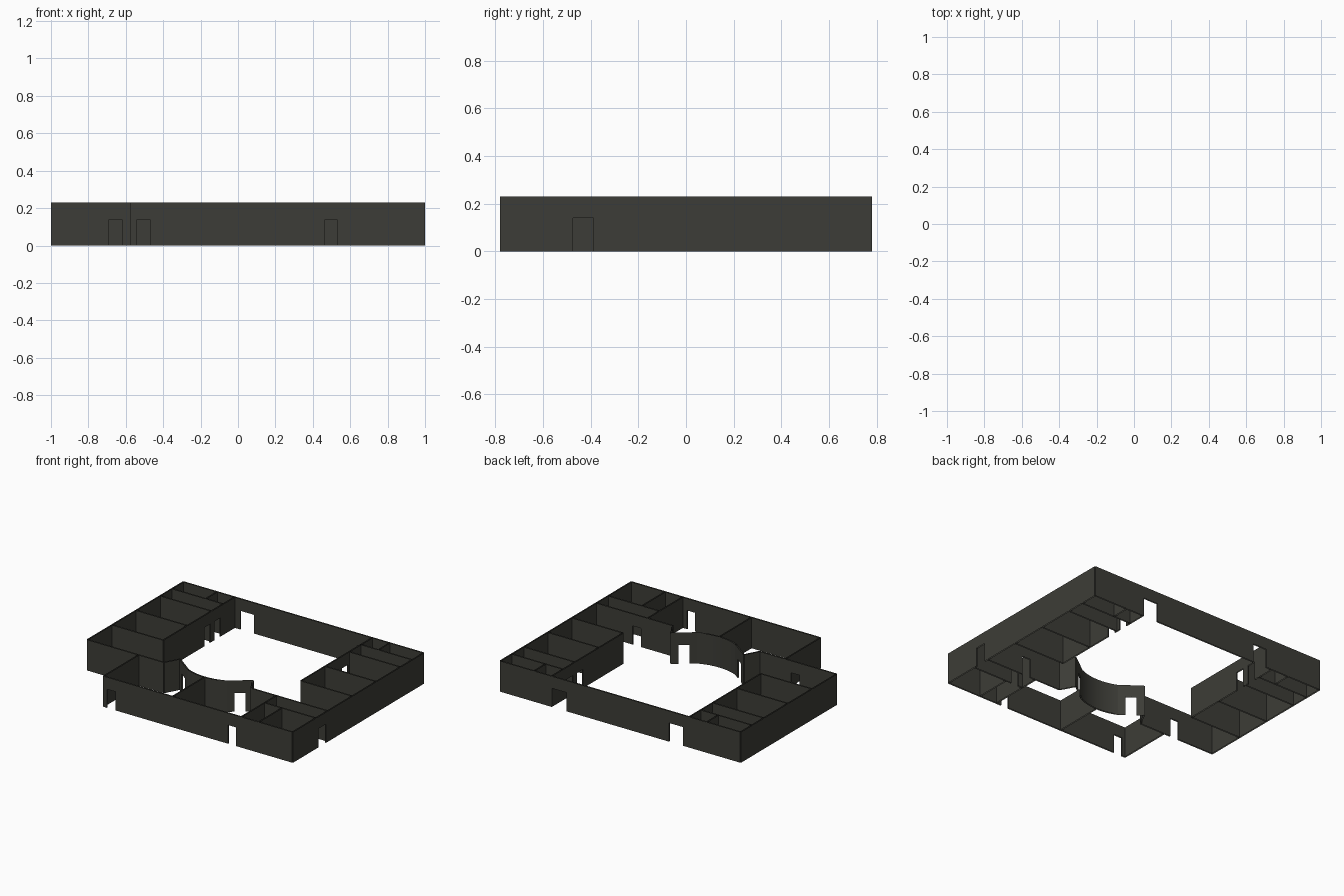
import bpy, bmesh, math
from mathutils import Vector

if "Cube" in bpy.data.objects:
    bpy.data.objects.remove(bpy.data.objects["Cube"])

H, DOOR, T = 0.23, 0.14, 0.01   # wall height, door height, wall thickness

mat = bpy.data.materials.new("dark olive grey")
mat.diffuse_color = (0.046, 0.046, 0.038, 1)
mat.use_nodes = True
mat.node_tree.nodes["Principled BSDF"].inputs["Base Color"].default_value = mat.diffuse_color


def finish(name, bm):
    me = bpy.data.meshes.new(name)
    bm.to_mesh(me)
    bm.free()
    me.materials.append(mat)
    ob = bpy.data.objects.new(name, me)
    bpy.context.collection.objects.link(ob)
    return ob


def wall(name, p, q, doors=(), seams=()):
    """Open-topped double skin wall from p to q; doors and seams are distances from p."""
    p, q = Vector(p), Vector(q)
    d = (q - p).normalized()
    n = Vector((d.y, -d.x))
    length = (q - p).length
    bm = bmesh.new()

    def quad(a, b, z0, z1):
        bm.faces.new([bm.verts.new((v.x, v.y, z)) for v, z in
                      ((a, z0), (b, z0), (b, z1), (a, z1))])

    cuts = {0, length}
    for a, b in doors:
        cuts |= {a, b}
    for s in seams:
        cuts |= {s - T / 2, s + T / 2}
    cuts = sorted(cuts)
    off = n * T / 2
    for a, b in zip(cuts, cuts[1:]):
        mid = (a + b) / 2
        z0 = DOOR if any(u < mid < v for u, v in doors) else 0
        A, B = p + d * a, p + d * b
        quad(A + off, B + off, z0, H)
        quad(B - off, A - off, z0, H)
    # wall ends and door jambs
    quad(p - off, p + off, 0, H)
    quad(q + off, q - off, 0, H)
    for a, b in doors:
        quad(p + d * a + off, p + d * a - off, 0, DOOR)
        quad(p + d * b - off, p + d * b + off, 0, DOOR)
    return finish(name, bm)


X, Y = 1 - T / 2, 0.78 - T / 2      # centre lines of the outer walls
XI, XS = 0.57, 0.715                # inner wall of the wings, small room split
YF = -0.36                          # front corridor wall


def along(start, *spans):
    return [(a - start, b - start) for a, b in spans]


# outer walls (the front left corner is notched)
wall("back_wall", (-X, Y), (X, Y),
     along(-X, (-.52, -.405), (.445, .565)),
     [s + X for s in (-.715, -.58, -.30, -.14, .15, .305, .43, .715)])
wall("front_wall", (-XI, -Y), (X, -Y),
     along(-XI, (-.54, -.47), (.465, .53)), [s + XI for s in (0, .57, .715)])
wall("right_wall", (X, -Y), (X, Y), along(-Y, (-.475, -.387)),
     [s + Y for s in (-.50, -.36, -.07, .215, .50, .64)])
wall("left_wall", (-X, YF), (-X, Y), (),
     [s - YF for s in (-.07, .215, .50, .64)])
wall("notch_wall", (-XI, -Y), (-XI, YF))

# mirrored side wings
R, ARC0, ARC1 = 0.395, math.radians(40), math.radians(66)
for s, side in ((1, "right"), (-1, "left")):
    def w(name, p, q, doors=()):
        wall(side + "_" + name, (s * p[0], p[1]), (s * q[0], q[1]), doors)
    w("inner_wall", (XI, -.07), (XI, Y), along(-.07, (.41, .48), (.53, .60)))
    for i, y in enumerate((-.07, .215, .50, .64)):
        w("partition_%d" % i, (XI, y), (X, y))
    w("small_room_split", (XS, .64), (XS, Y))
    w("corridor_wall", (.36, YF), (X, YF), along(.36, (.62, .69)))
    # radial return joining the corridor wall to the round hall front
    A = (R * math.cos(ARC0), -R * math.sin(ARC0))
    B = (R * math.cos(ARC1), -R * math.sin(ARC1))
    w("hall_return", (.36, YF), A)
    L = (Vector(A) - Vector(B)).length
    w("hall_door_wall", A, B, [(L / 2 - .037, L / 2 + .037)])

# rooms behind the front wall
wall("front_room_split", (0, -Y), (0, -R))
wall("front_right_room_wall", (XI, -Y), (XI, YF))
wall("front_right_small_split", (XS, -Y), (XS, -.50))
wall("front_right_passage_wall", (XI, -.50), (X, -.50), along(XI, (.61, .67)))

# curved middle of the hall front
bm = bmesh.new()
N = 16
for r, flip in ((R - T / 2, False), (R + T / 2, True)):
    cols = []
    for i in range(N + 1):
        a = -ARC1 - (math.pi - 2 * ARC1) * i / N
        x, y = r * math.cos(a), r * math.sin(a)
        cols.append((bm.verts.new((x, y, 0)), bm.verts.new((x, y, H))))
    for (a0, a1), (b0, b1) in zip(cols, cols[1:]):
        f = [a0, b0, b1, a1]
        bm.faces.new(f[::-1] if flip else f)
for f in bm.faces:
    f.smooth = True
finish("hall_curved_wall", bm)
